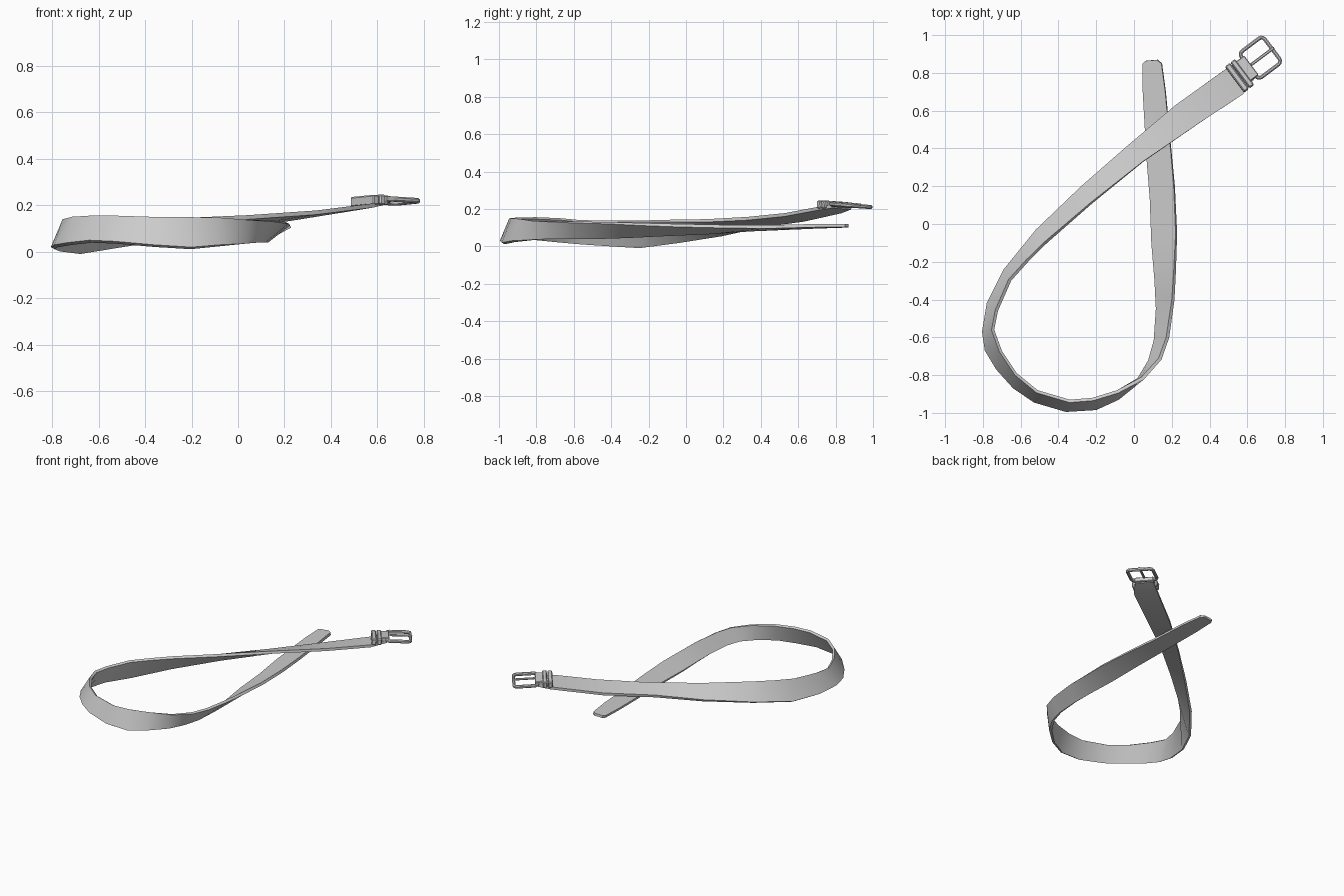
import bpy
import bmesh
import math
from mathutils import Matrix, Vector

default_cube = bpy.data.objects.get("Cube")
if default_cube:
    bpy.data.objects.remove(default_cube, do_unlink=True)

# One plain colour for the whole belt
grey = bpy.data.materials.new("plain_grey")
grey.use_nodes = True
colour = (0.6, 0.6, 0.6, 1)
grey.diffuse_color = colour
grey.node_tree.nodes["Principled BSDF"].inputs["Base Color"].default_value = colour


def finish(name, bm, matrix=None, angle=35):
    """Turn a bmesh into a named, shaded object."""
    if matrix:
        bm.transform(matrix)
    bmesh.ops.recalc_face_normals(bm, faces=bm.faces)
    mesh = bpy.data.meshes.new(name)
    bm.to_mesh(mesh)
    bm.free()
    mesh.materials.append(grey)
    obj = bpy.data.objects.new(name, mesh)
    bpy.context.collection.objects.link(obj)
    bpy.ops.object.select_all(action="DESELECT")
    obj.select_set(True)
    bpy.context.view_layer.objects.active = obj
    bpy.ops.object.shade_smooth_by_angle(angle=math.radians(angle))
    return obj


def skin(bm, rings, closed=False):
    """Join equal rings of points with quads, capping open ends."""
    loops = [[bm.verts.new(p) for p in ring] for ring in rings]
    pairs = list(zip(loops, loops[1:]))
    if closed:
        pairs.append((loops[-1], loops[0]))
    for a, b in pairs:
        for i in range(len(a)):
            j = (i + 1) % len(a)
            bm.faces.new((a[i], a[j], b[j], b[i]))
    if not closed:
        bm.faces.new(loops[0])
        bm.faces.new(loops[-1])


# Strap: upper and lower edge of the twisting ribbon, in hundredths,
# from the free tip round the loop to the buckle
upper_edge = [
    (12, 86.8, 12), (14.5, 85, 12), (16.5, 70, 12), (19, 43, 11.3), (21, 20, 11.5),
    (22, -5, 12), (21, -25, 12.5), (20, -40, 13), (17, -60, 13.3),
    (13, -71, 13.5), (4, -81, 13.5), (-9, -88, 14), (-22, -92, 14),
    (-34, -93, 14), (-51, -88, 14.5), (-62, -79, 14.5), (-70, -67, 14),
    (-74, -56, 13), (-72, -46, 13), (-65, -30, 13), (-46, -10, 13),
    (-22, 11, 13), (5, 33, 14), (34, 53, 16), (58, 69, 19)]
lower_edge = [
    (6.5, 86.5, 10), (5, 85, 10), (5, 70, 9.5), (7, 35, 8), (9, 13, 6.5),
    (10, -10, 5.5), (12, -30, 4.5), (13, -45, 4), (12, -62, 4),
    (9, -73, 4), (3, -83, 3.5), (-8, -93, 3), (-20, -98.5, 2),
    (-36, -99.5, 3), (-53, -94.5, 4.5), (-64, -87, 5), (-73, -77, 4),
    (-79, -67, 3), (-80.5, -57, 2), (-78, -42, 1), (-69, -24, 0),
    (-52, -3, 3), (-28, 20, 7), (-4, 41, 12), (22, 63, 15)]
lower_edge.append((50, 83, 19.5))
upper_edge.insert(20, (-56, -20, 13))

thickness = 0.018
tops = [Vector(p) / 100 for p in upper_edge]
bottoms = [Vector(p) / 100 for p in lower_edge]
# The buckle end lies flat, so finish the strap inside the buckle
tops.append(Vector((0.645, 0.78, 0.205)))
bottoms.append(Vector((0.575, 0.88, 0.215)))

middles = [(t + b) / 2 for t, b in zip(tops, bottoms)]
rings = []
for i, (top, bottom) in enumerate(zip(tops, bottoms)):
    along = middles[min(i + 1, len(middles) - 1)] - middles[max(i - 1, 0)]
    outward = (top - bottom).cross(along).normalized() * thickness
    rings.append((bottom, bottom - outward, top, top + outward))
bm = bmesh.new()
skin(bm, rings)
finish("strap", bm)

# Buckle space: u points out of the strap, v across it, w up
axis_u = Vector((0.8, 0.6, -0.05)).normalized()
axis_v = Vector((-0.6, 0.8, -0.06)).normalized()
axis_w = axis_u.cross(axis_v).normalized()
place = Matrix((axis_u, axis_v, axis_w)).transposed().to_4x4()
place.translation = (0.739, 0.933, 0.215)


def rounded_outline(size, centre, radius, steps=3):
    """Points of a rounded rectangle, corner by corner."""
    points = []
    for corner, (sx, sy) in enumerate(((1, 1), (-1, 1), (-1, -1), (1, -1))):
        cx = centre[0] + sx * (size[0] / 2 - radius)
        cy = centre[1] + sy * (size[1] / 2 - radius)
        for k in range(steps + 1):
            a = math.pi / 2 * (corner + k / steps)
            points.append((cx + radius * math.cos(a), cy + radius * math.sin(a)))
    return points


def block(name, u, v, w, bevel=0.004):
    """Bevelled box spanning the given ranges in buckle space."""
    bm = bmesh.new()
    bmesh.ops.create_cube(bm, size=1)
    for vert in bm.verts:
        vert.co = [r[0] + (c + 0.5) * (r[1] - r[0]) for c, r in zip(vert.co, (u, v, w))]
    bmesh.ops.bevel(bm, geom=bm.edges[:], offset=bevel, segments=1, affect="EDGES")
    return finish(name, bm, place)


# Buckle frame: rounded rectangular ring with a chamfered section
length, width, bar = 0.175, 0.192, 0.02
section = [(0, -0.006), (0.006, -0.012), (bar - 0.006, -0.012), (bar, -0.006),
           (bar, 0.004), (bar - 0.006, 0.01), (0.006, 0.01), (0, 0.004)]
contours = [rounded_outline((length - 2 * s, width - 2 * s), (-length / 2, 0),
                            0.032 - s) for s, _ in section]
frame_rings = [[(*contour[i], w) for contour, (_, w) in zip(contours, section)]
               for i in range(len(contours[0]))]
bm = bmesh.new()
skin(bm, frame_rings, closed=True)
finish("buckle_frame", bm, place)

# Prong resting on the end bar
block("buckle_prong", (-0.15, 0.002), (-0.009, 0.007), (0.002, 0.014))

# Folded strap end wrapped round the back bar
block("strap_fold", (-0.205, -0.15), (-0.068, 0.06), (-0.016, 0.014))

# Keeper: two raised bands holding the fold
for name, start, end, lift in (("keeper_rear_band", -0.266, -0.234, 0),
                               ("keeper_front_band", -0.23, -0.2, 0.003)):
    block(name, (start, end), (-0.095, 0.075), (-0.032 + lift, 0.012 + lift), 0.006)
